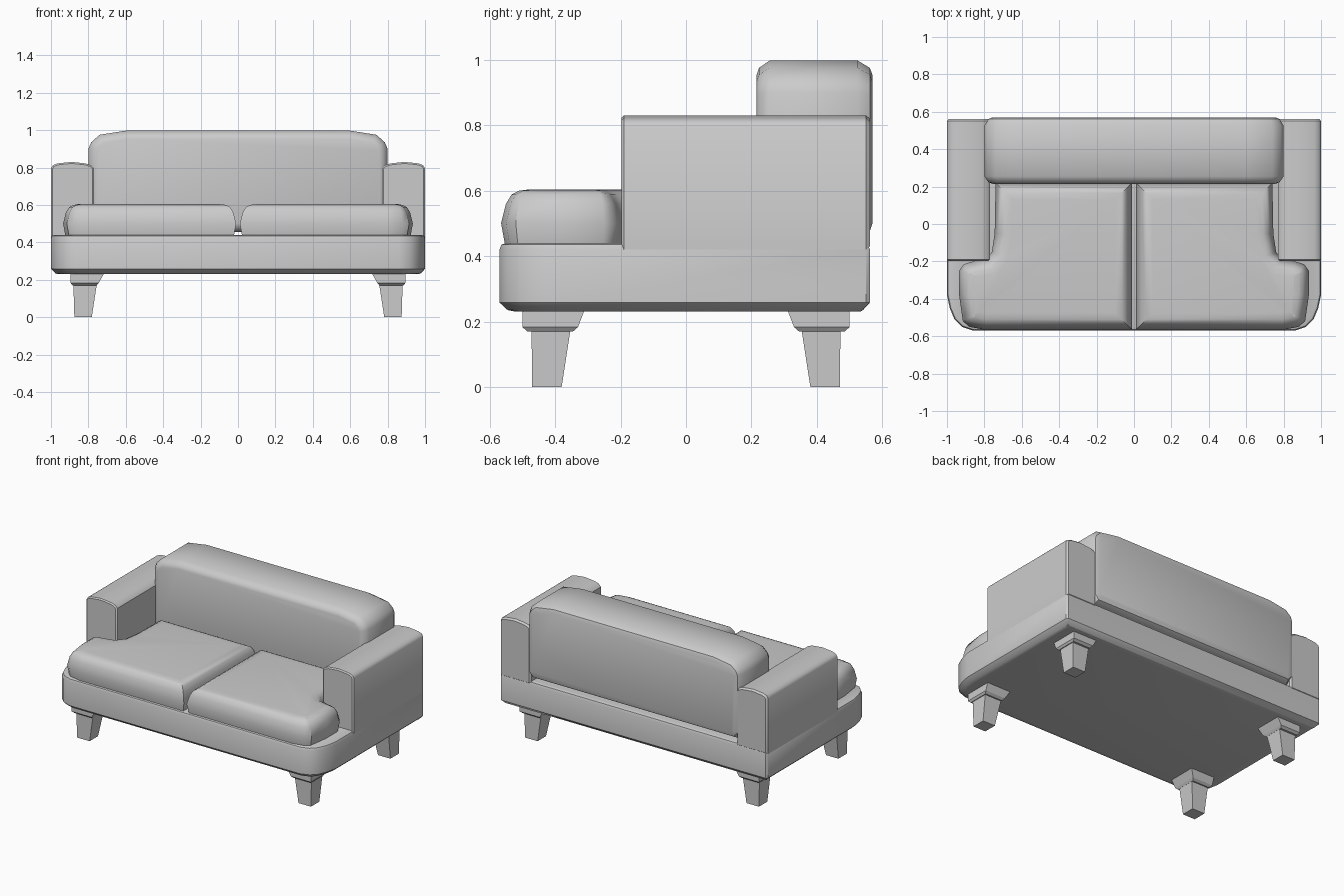
import bpy, bmesh, math
from mathutils import Vector

if "Cube" in bpy.data.objects:
    bpy.data.objects.remove(bpy.data.objects["Cube"], do_unlink=True)

grey = bpy.data.materials.new("soft grey")
grey.use_nodes = True
colour = (0.6, 0.6, 0.6, 1)
grey.diffuse_color = colour
grey.node_tree.nodes["Principled BSDF"].inputs["Base Color"].default_value = colour


def inset(outline, d):
    """Move every side of a counter-clockwise outline inward by d."""
    pts = [Vector(p) for p in outline]
    out = []
    for i, p in enumerate(pts):
        a = (p - pts[i - 1]).normalized()
        b = (pts[(i + 1) % len(pts)] - p).normalized()
        na, nb = Vector((-a.y, a.x)), Vector((-b.y, b.x))
        out.append(p + (na + nb) * d / (1 + na.dot(nb)))
    return out


def loft(name, rings, smooth=True):
    """Skin a list of equal 3D rings and cap both ends."""
    bm = bmesh.new()
    rows = [[bm.verts.new(p) for p in ring] for ring in rings]
    n = len(rows[0])
    for low, high in zip(rows, rows[1:]):
        for i in range(n):
            j = (i + 1) % n
            bm.faces.new((low[i], low[j], high[j], high[i]))
    bm.faces.new(rows[0][::-1])
    bm.faces.new(rows[-1])
    bmesh.ops.recalc_face_normals(bm, faces=bm.faces)
    mesh = bpy.data.meshes.new(name)
    bm.to_mesh(mesh)
    bm.free()
    mesh.materials.append(grey)
    obj = bpy.data.objects.new(name, mesh)
    bpy.context.collection.objects.link(obj)
    if smooth:
        bpy.ops.object.select_all(action="DESELECT")
        obj.select_set(True)
        bpy.context.view_layer.objects.active = obj
        bpy.ops.object.shade_smooth_by_angle(angle=math.radians(38))
    return obj


def stack(outline, layers):
    """Horizontal outline at (height, inset) layers."""
    return [[(p.x, p.y, z) for p in inset(outline, d)] for z, d in layers]


def upright(outline, layers):
    """Front-facing outline at (depth, inset) layers."""
    return [[(p.x, y, p.y) for p in inset(outline, d)] for y, d in layers]


def symmetric(half):
    """Complete a right-hand half outline by mirroring it in x."""
    return half + [(-x, y) for x, y in reversed(half)]


def mirrored(rings, sx, sy=1):
    return [[(x * sx, y * sy, z) for x, y, z in ring] for ring in rings]


def rect(x0, x1, y0, y1, z):
    return [(x0, y0, z), (x1, y0, z), (x1, y1, z), (x0, y1, z)]


# Base with rounded front corners
base = symmetric([(0.86, -0.57), (0.92, -0.55), (0.96, -0.51), (0.985, -0.45),
                  (1.0, -0.38), (1.0, 0.55), (0.99, 0.562)])
loft("base", stack(base, [(0.23, 0.05), (0.235, 0.025), (0.258, 0.0),
                          (0.42, 0.0), (0.435, 0.006), (0.44, 0.02)]))

# Back cushion
back = symmetric([(0.76, 0.455), (0.8, 0.5), (0.8, 0.9), (0.785, 0.935),
                  (0.74, 0.975), (0.6, 0.997)])
loft("back_cushion", upright(back, [(0.215, 0.045), (0.223, 0.022), (0.255, 0.0),
                                    (0.525, 0.0), (0.562, 0.022), (0.57, 0.045)]))

# Arms, seat cushions and legs on both sides
arm = [(0.77, 0.42), (1.0, 0.42), (1.0, 0.795), (0.99, 0.812), (0.965, 0.822),
       (0.89, 0.83), (0.815, 0.822), (0.785, 0.812), (0.77, 0.795)]
seat = [(0.01, -0.565), (0.8, -0.565), (0.88, -0.55), (0.915, -0.52), (0.935, -0.38),
        (0.935, -0.25), (0.91, -0.215), (0.86, -0.2), (0.79, -0.185), (0.76, -0.15),
        (0.745, -0.05), (0.74, 0.22), (0.01, 0.22)]
seat_layers = [(0.435, 0.012), (0.5, 0.0), (0.56, 0.015), (0.588, 0.032),
               (0.6, 0.055), (0.604, 0.09)]
cap = [rect(0.715, 0.895, -0.5, -0.31, 0.235), rect(0.745, 0.895, -0.5, -0.33, 0.183),
       rect(0.755, 0.885, -0.485, -0.345, 0.17)]
post = [rect(0.755, 0.88, -0.472, -0.353, 0.175), rect(0.782, 0.875, -0.47, -0.38, 0.0)]

for side, sx in (("left", 1), ("right", -1)):
    loft(side + "_arm", mirrored(upright(arm, [(-0.197, 0.008), (-0.19, 0.0),
                                              (0.55, 0.0), (0.562, 0.01)]), sx))
    loft(side + "_seat_cushion", mirrored(stack(seat, seat_layers), sx))
    for end, sy in (("front", 1), ("rear", -1)):
        loft(f"{end}_{side}_leg_cap", mirrored(cap, sx, sy), False)
        loft(f"{end}_{side}_leg", mirrored(post, sx, sy), False)
